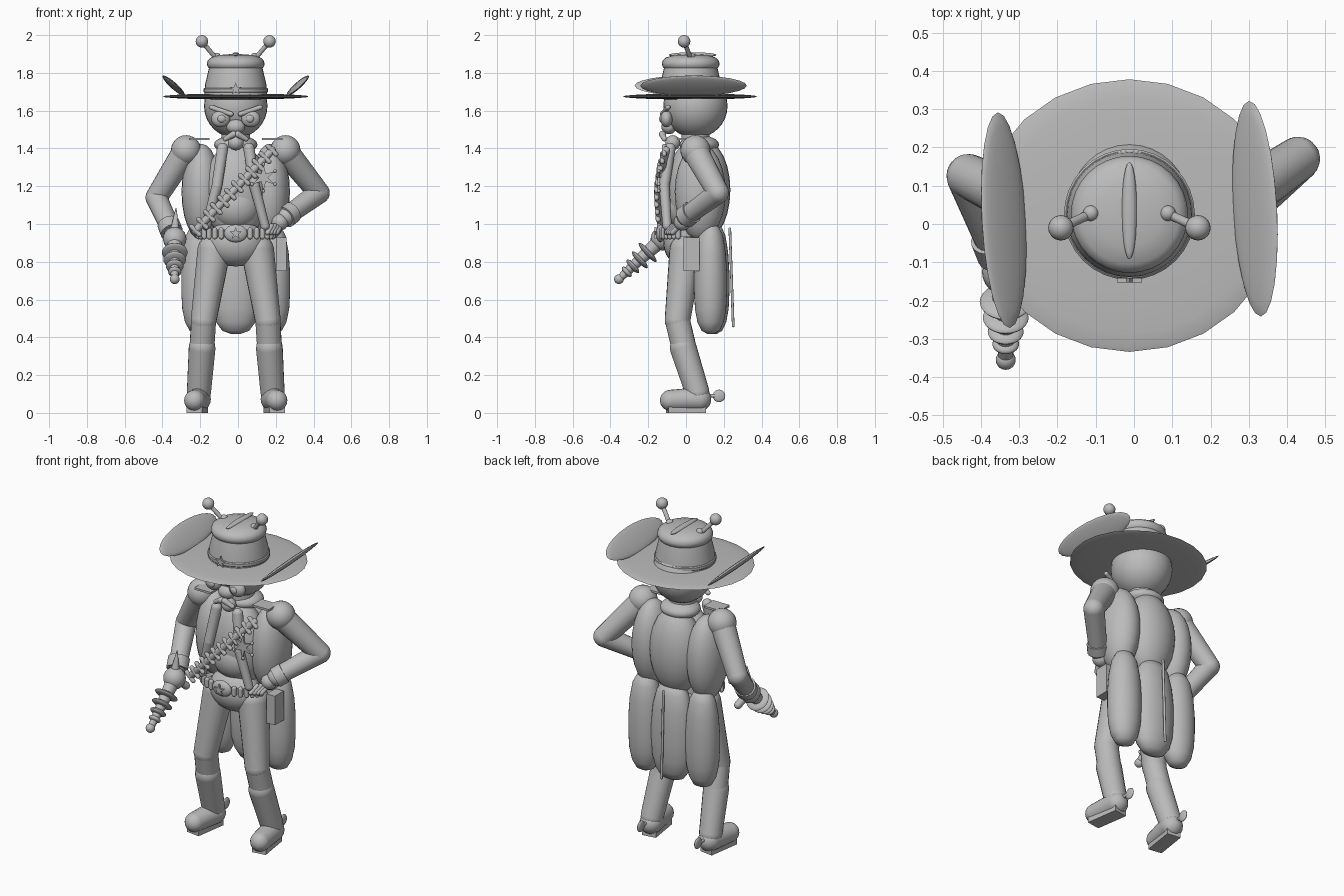
import bpy, bmesh, math
from mathutils import Vector, Matrix

if "Cube" in bpy.data.objects:
    bpy.data.objects.remove(bpy.data.objects["Cube"])

AX = -0.012  # body centre line
grey = bpy.data.materials.new("plain_grey")
grey.use_nodes = True
grey.diffuse_color = (0.5, 0.5, 0.5, 1)
grey.node_tree.nodes["Principled BSDF"].inputs["Base Color"].default_value = (0.5, 0.5, 0.5, 1)


def finish(name, bm, smooth=True):
    bmesh.ops.recalc_face_normals(bm, faces=bm.faces)
    mesh = bpy.data.meshes.new(name)
    bm.to_mesh(mesh)
    bm.free()
    mesh.materials.append(grey)
    ob = bpy.data.objects.new(name, mesh)
    bpy.context.collection.objects.link(ob)
    if smooth:
        bpy.ops.object.select_all(action='DESELECT')
        ob.select_set(True)
        bpy.context.view_layer.objects.active = ob
        bpy.ops.object.shade_smooth_by_angle(angle=math.radians(40))
    return ob


def aim(direction):
    return Vector(direction).to_track_quat('Z', 'Y').to_matrix().to_4x4()


def ball(name, at, size, turn=None, seg=24):
    if not isinstance(size, tuple):
        size = (size,) * 3
    bm = bmesh.new()
    m = Matrix.Translation(at) @ (turn or Matrix()) @ Matrix.Diagonal((*size, 1))
    bmesh.ops.create_uvsphere(bm, u_segments=seg, v_segments=seg // 2, radius=1, matrix=m)
    return finish(name, bm)


def rod(name, a, b, r1, r2=None, caps=True, seg=20):
    """Tapered rod from a to b, with round ends if wanted."""
    r2 = r1 if r2 is None else r2
    a, b = Vector(a), Vector(b)
    bm = bmesh.new()
    bmesh.ops.create_cone(bm, cap_ends=not caps, segments=seg, radius1=r1, radius2=r2, depth=(b - a).length,
                          matrix=Matrix.Translation((a + b) / 2) @ aim(b - a))
    if caps:
        for p, r in ((a, r1), (b, r2)):
            bmesh.ops.create_uvsphere(bm, u_segments=seg, v_segments=seg // 2, radius=r,
                                      matrix=Matrix.Translation(p) @ aim(b - a))
    return finish(name, bm)


def box(name, at, size, turn=None):
    bm = bmesh.new()
    bmesh.ops.create_cube(bm, size=1, matrix=Matrix.Translation(at) @ (turn or Matrix())
                          @ Matrix.Diagonal((*size, 1)))
    return finish(name, bm, False)


def lathe(name, profile, at, scale=(1, 1, 1), seg=32):
    bm = bmesh.new()
    rings = [[bm.verts.new((r * math.cos(t * math.tau / seg), r * math.sin(t * math.tau / seg), z))
              for t in range(seg)] for r, z in profile]
    for lo, hi in zip(rings, rings[1:]):
        for i in range(seg):
            j = (i + 1) % seg
            bm.faces.new((lo[i], lo[j], hi[j], hi[i]))
    bm.faces.new(rings[0])
    bm.faces.new(rings[-1])
    bm.transform(Matrix.Translation(at) @ Matrix.Diagonal((*scale, 1)))
    return finish(name, bm)


def star(name, at, r, inner, points=5, thick=0.012):
    bm = bmesh.new()
    vs = []
    for i in range(points * 2):
        t, q = i * math.pi / points, r if i % 2 == 0 else inner
        vs.append(bm.verts.new((at[0] + q * math.sin(t), at[1], at[2] + q * math.cos(t))))
    face = bm.faces.new(vs)
    out = bmesh.ops.extrude_face_region(bm, geom=[face])["geom"]
    bmesh.ops.translate(bm, verts=[v for v in out if isinstance(v, bmesh.types.BMVert)], vec=(0, thick, 0))
    return finish(name, bm, False)


# Hat: wide brim, crown, band, ridge and curled sides
ball("hat_brim", (AX, 0.022, 1.675), (0.387, 0.356, 0.016))
lathe("hat_crown", [(0.168, 1.675), (0.162, 1.74), (0.142, 1.825), (0.15, 1.835), (0.153, 1.85),
                    (0.147, 1.868), (0.13, 1.882), (0.085, 1.895), (0.03, 1.899)], (AX, 0.025, 0))
lathe("hat_band", [(0.166, 1.695), (0.171, 1.7), (0.171, 1.715), (0.166, 1.72)], (AX, 0.025, 0))
ball("hat_ridge", (AX, 0.035, 1.895), (0.02, 0.127, 0.014))
star("hat_star", (AX, -0.153, 1.715), 0.034, 0.014)
for side, y in ((-1, 0.01), (1, 0.04)):
    tilt = Matrix.Rotation(0.055, 4, 'Z') @ Matrix.Rotation(-side * math.radians(43), 4, 'Y')
    ball("hat_curl", (AX + side * 0.328, y, 1.732), (0.078, 0.282, 0.014), tilt)

# Head, neck and face
ball("head", (AX, 0.05, 1.625), (0.168, 0.17, 0.17), seg=32)
rod("neck", (AX, 0.05, 1.38), (AX, 0.05, 1.5), 0.075)
ball("collar", (AX, 0.07, 1.42), (0.115, 0.105, 0.05))
ball("muzzle", (AX, -0.09, 1.515), (0.05, 0.04, 0.04))
ball("chin", (AX, -0.07, 1.43), (0.042, 0.04, 0.04))

# Torso, hips and coat back
ball("torso", (AX, 0.02, 1.17), (0.17, 0.125, 0.26), seg=32)
ball("belly", (AX, -0.015, 1.09), (0.13, 0.10, 0.12))
ball("hips", (AX, -0.01, 0.9), (0.155, 0.11, 0.125))
ball("coat_back", (AX, 0.11, 1.18), (0.158, 0.125, 0.255))
tail = [(0.02, 0.418), (0.055, 0.435), (0.08, 0.48), (0.095, 0.55), (0.1, 0.64), (0.1, 0.74),
        (0.092, 0.85), (0.075, 0.94), (0.05, 0.985), (0.02, 1.0)]
lathe("coat_tail_centre", tail, (AX, 0.145, 0), (1.3, 0.85, 1))
rod("coat_slit", (AX, 0.232, 0.975), (AX, 0.25, 0.46), 0.007)

for s in (-1, 1):
    def p(x, y, z):
        return (AX + s * x, y, z)
    # Antenna
    rod("antenna", p(0.098, 0.028, 1.87), p(0.179, -0.01, 1.966), 0.012)
    ball("antenna_base", p(0.1, 0.028, 1.885), 0.021)
    ball("antenna_tip", p(0.179, -0.01, 1.967), 0.033)
    # Eyes, brows and moustache
    ball("eye", p(0.08, -0.103, 1.557), (0.05, 0.032, 0.045))
    ball("pupil", p(0.075, -0.13, 1.557), (0.022, 0.012, 0.02))
    rod("brow", p(0.13, -0.095, 1.618), p(0.025, -0.125, 1.582), 0.013)
    rod("moustache", p(0.012, -0.125, 1.475), p(0.055, -0.115, 1.45), 0.018, 0.013)
    # Coat panels, lapels and shoulder plates
    ball("coat_side", p(0.182, 0.075, 1.17), (0.105, 0.135, 0.255))
    lathe("coat_tail_side", tail, p(0.19, 0.13, 0), (0.98, 0.87, 1))
    rod("lapel", p(0.07, -0.085, 1.40), p(0.10, -0.115, 1.2), 0.03, 0.028)
    rod("lapel_lower", p(0.10, -0.115, 1.2), p(0.155, -0.1, 0.99), 0.028, 0.024)
    box("shoulder_plate", p(0.193, 0.0, 1.45), (0.11, 0.09, 0.012))
    ball("shoulder", p(0.263, 0.05, 1.39), 0.08)
    # Legs and boots
    rod("thigh", p(0.115, 0.0, 0.86), p(0.17, -0.045, 0.49), 0.088, 0.068)
    rod("calf", p(0.17, -0.045, 0.49), p(0.182, 0.0, 0.3), 0.066)
    rod("boot_shaft", p(0.178, -0.015, 0.345), p(0.195, 0.06, 0.11), 0.071, 0.064)
    rod("boot_foot", p(0.195, 0.07, 0.072), p(0.218, -0.082, 0.066), 0.064, 0.056)
    box("boot_sole", p(0.205, 0.0, 0.025), (0.085, 0.2, 0.05), Matrix.Rotation(s * 0.15, 4, 'Z'))
    rod("spur_arm", p(0.195, 0.11, 0.09), p(0.19, 0.16, 0.09), 0.009)
    ball("spur", p(0.19, 0.175, 0.09), (0.011, 0.033, 0.033))

# Belt, studs, buckle and holster
bm = bmesh.new()
ring = [Vector((AX + 0.2 * math.cos(a), -0.01 + 0.12 * math.sin(a), 0.95))
        for a in [i * math.tau / 32 for i in range(32)]]
for z in (0.93, 0.97):
    for v in ring:
        bm.verts.new((v.x, v.y, z))
bm.verts.ensure_lookup_table()
for i in range(32):
    j = (i + 1) % 32
    bm.faces.new([bm.verts[k] for k in (i, j, j + 32, i + 32)])
finish("belt", bm)
for v in ring[17:]:
    if abs(v.x - AX) > 0.06:
        rod("belt_stud", v + Vector((0, -0.008, -0.018)), v + Vector((0, -0.008, 0.018)), 0.014, seg=12)
ball("buckle", (AX, -0.135, 0.95), (0.062, 0.024, 0.047))
star("buckle_star", (AX, -0.167, 0.95), 0.034, 0.014)
box("holster", (0.228, 0.028, 0.84), (0.055, 0.085, 0.175))

# Bandolier with cartridges across the chest
top, low = Vector((0.18, -0.105, 1.39)), Vector((-0.225, -0.125, 0.965))
across = Vector((0.7, 0, -0.7))
path = [top.lerp(low, i / 11) + Vector((0, -0.03 * math.sin(math.pi * i / 11), 0)) for i in range(12)]
for a, b in zip(path, path[1:]):
    rod("bandolier", a, b, 0.021, seg=12)
for c in path:
    c = c + Vector((0, -0.01, 0))
    rod("cartridge", c - across * 0.03, c + across * 0.03, 0.013, seg=12)

# Six-pointed chest badge with ball tips
star("badge", (0.135, -0.15, 1.245), 0.07, 0.024, 6)
for i in range(6):
    t = i * math.tau / 6
    ball("badge_tip", (0.135 + 0.07 * math.sin(t), -0.145, 1.245 + 0.07 * math.cos(t)), 0.01, seg=10)

# Left arm, hand on hip
elbow, wrist = (0.428, 0.17, 1.165), (0.255, 0.0, 1.04)
rod("left_upper_arm", (0.251, 0.05, 1.385), elbow, 0.07, 0.058)
rod("left_forearm", elbow, wrist, 0.058, 0.05)
rod("left_cuff", (0.285, 0.03, 1.062), (0.25, -0.005, 1.036), 0.06, caps=False)
ball("left_hand", (0.222, -0.02, 1.01), 0.045)
for i in range(4):
    rod("left_finger", (0.225 - 0.016 * i, -0.035 - 0.012 * i, 0.99), (0.205 - 0.016 * i, -0.07 - 0.01 * i, 0.955),
        0.014, seg=12)

# Right arm, holding the ray gun
elbow, hand = (-0.432, 0.125, 1.14), Vector((-0.335, -0.125, 0.922))
rod("right_upper_arm", (-0.275, 0.05, 1.39), elbow, 0.07, 0.058)
rod("right_forearm", elbow, (-0.355, -0.065, 0.97), 0.058, 0.05)
rod("right_cuff", (-0.368, -0.035, 1.0), (-0.35, -0.08, 0.955), 0.06, caps=False)
ball("right_hand", hand, 0.062)

# Ray gun: stepped barrel, rings, tip, fin and grip
muzzle = Vector((-0.335, -0.355, 0.708))
turn = aim(muzzle - hand)
rod("gun_barrel", hand, muzzle, 0.042, 0.018)
for f, r in ((0.34, 0.068), (0.52, 0.06), (0.68, 0.047), (0.82, 0.035)):
    ball("gun_ring", hand.lerp(muzzle, f), (r, r, 0.016), turn)
ball("gun_tip", muzzle, 0.026)
rod("gun_fin", (-0.335, -0.12, 0.96), (-0.328, -0.11, 1.085), 0.026, 0.002, caps=False, seg=12)
rod("gun_grip", hand, (-0.305, -0.06, 0.86), 0.022)
